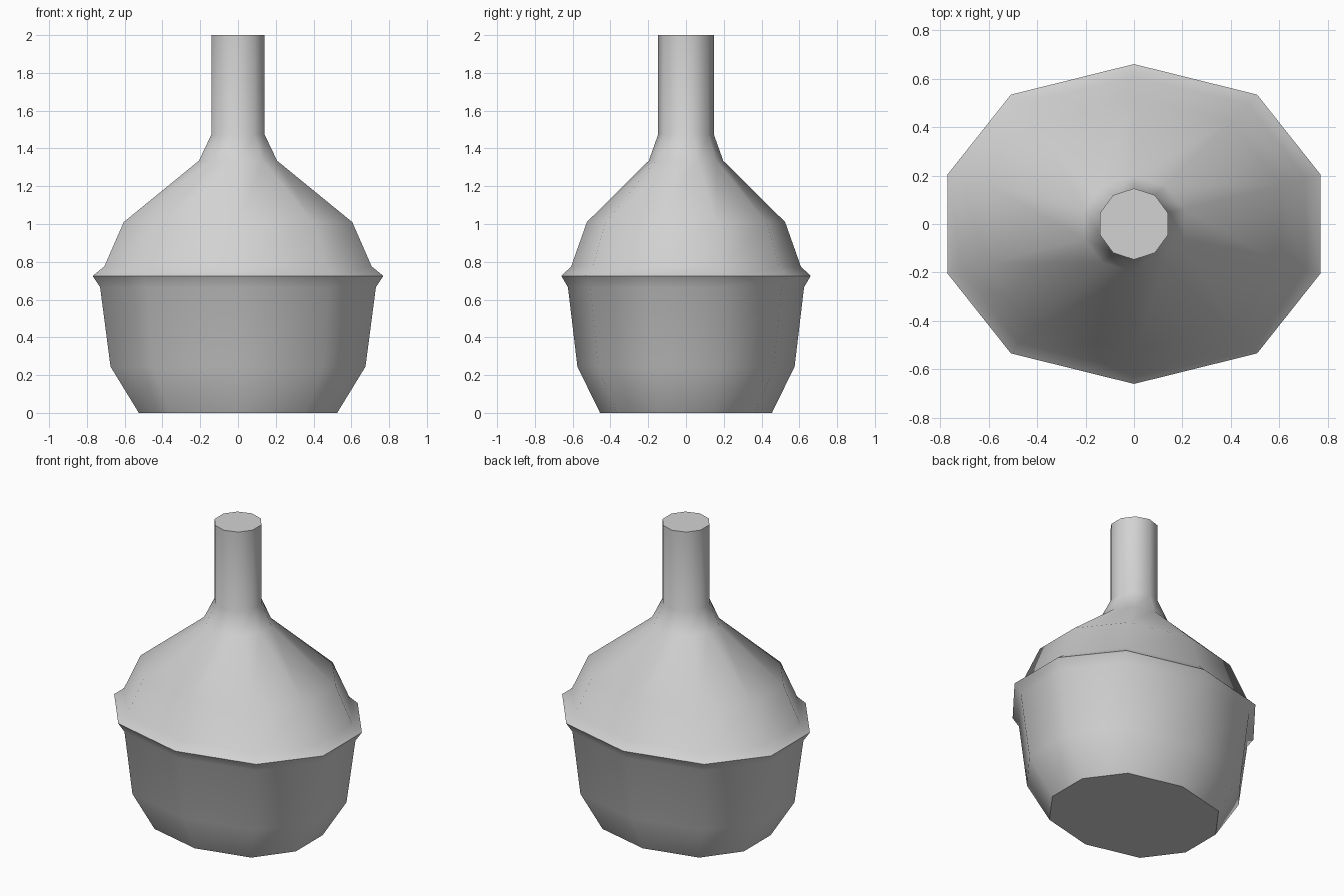
import bpy
import bmesh
import math

cube = bpy.data.objects.get("Cube")
if cube:
    bpy.data.objects.remove(cube, do_unlink=True)

SIDES = 10


def make_material(name, colour):
    mat = bpy.data.materials.new(name)
    mat.use_nodes = True
    mat.diffuse_color = colour
    mat.node_tree.nodes["Principled BSDF"].inputs["Base Color"].default_value = colour
    return mat


def ring(bm, z, half_x, half_y, shoulder):
    """Ten-sided oval ring; shoulder widens the four diagonal corners."""
    verts = []
    for i in range(SIDES):
        a = math.pi / 2 + math.tau * i / SIDES
        x = math.cos(a) / math.cos(math.pi / SIDES)
        if 0.1 < abs(x) < 0.9:
            x = math.copysign(shoulder, x)
        verts.append(bm.verts.new((x * half_x, math.sin(a) * half_y, z)))
    return verts


# Height, half width, half depth, shoulder of each ring from base to neck tip
PROFILE = [
    (0.00, 0.525, 0.455, 0.68),   # flat base
    (0.245, 0.675, 0.575, 0.67),  # belly
    (0.665, 0.73, 0.625, 0.66),   # under the rim
    (0.725, 0.77, 0.66, 0.66),    # rim edge
    (0.775, 0.708, 0.608, 0.67),  # above the rim
    (1.01, 0.605, 0.525, 0.66),   # upper dome
    (1.335, 0.207, 0.197, 0.63),  # neck flare
    (1.475, 0.14, 0.147, 0.618),  # neck root
    (2.00, 0.14, 0.147, 0.618),   # neck tip
]

# Flask body skinned through the rings and capped at both ends
bm = bmesh.new()
rings = [ring(bm, *row) for row in PROFILE]
for low, high in zip(rings, rings[1:]):
    for i in range(SIDES):
        j = (i + 1) % SIDES
        bm.faces.new((low[i], low[j], high[j], high[i]))
bm.faces.new(rings[0][::-1])
bm.faces.new(rings[-1])
bmesh.ops.recalc_face_normals(bm, faces=bm.faces)

mesh = bpy.data.meshes.new("flask_body")
bm.to_mesh(mesh)
bm.free()
flask = bpy.data.objects.new("flask_body", mesh)
bpy.context.collection.objects.link(flask)
mesh.materials.append(make_material("light grey", (0.65, 0.65, 0.65, 1)))

# Smooth walls with crisp rim, base and tip edges
bpy.ops.object.select_all(action="DESELECT")
flask.select_set(True)
bpy.context.view_layer.objects.active = flask
bpy.ops.object.shade_smooth_by_angle(angle=math.radians(45))
